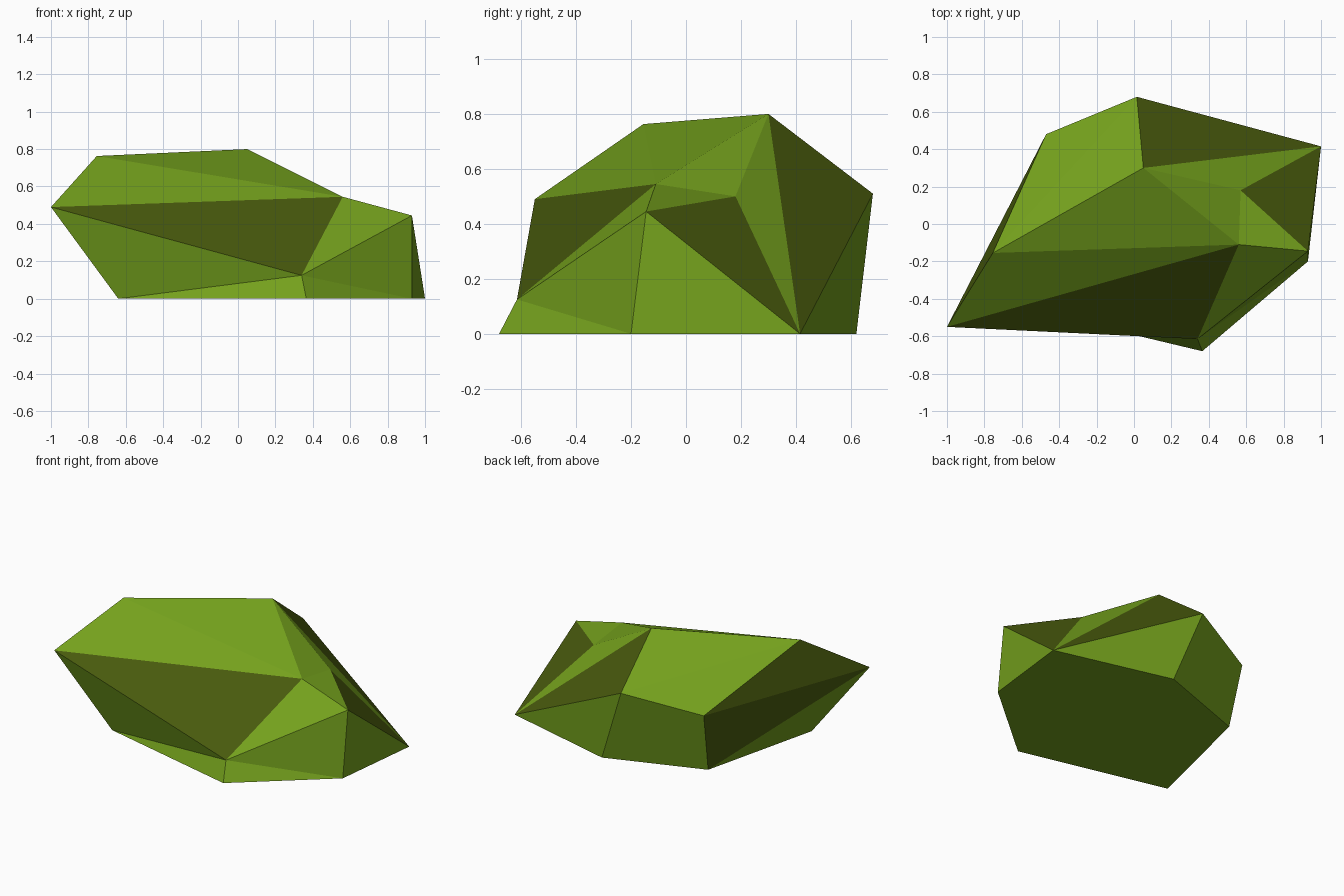
import bpy
import bmesh

cube = bpy.data.objects.get("Cube")
if cube:
    bpy.data.objects.remove(cube, do_unlink=True)


def make_material(name, colour):
    mat = bpy.data.materials.new(name)
    mat.use_nodes = True
    mat.diffuse_color = colour
    shader = mat.node_tree.nodes["Principled BSDF"]
    shader.inputs["Base Color"].default_value = colour
    shader.inputs["Roughness"].default_value = 0.9
    return mat


# Corner points of the rock
corners = {
    # ground outline
    "ground_front": (0.365, -0.68, 0),
    "ground_left": (0.93, -0.20, 0),
    "ground_tip": (1.0, 0.415, 0),
    "ground_back": (0.20, 0.62, 0),
    "ground_rear": (-0.44, 0.39, 0),
    "ground_right": (-0.64, -0.44, 0),
    # shoulders
    "low_front": (0.34, -0.615, 0.125),
    "nose": (-1.0, -0.55, 0.49),
    "rear": (-0.47, 0.48, 0.41),
    "back": (0.015, 0.68, 0.51),
    "left": (0.93, -0.145, 0.445),
    # crest
    "ridge": (-0.755, -0.155, 0.763),
    "peak": (0.05, 0.30, 0.80),
    "step": (0.56, -0.11, 0.545),
    "notch": (0.57, 0.18, 0.50),
}

bm = bmesh.new()
verts = {name: bm.verts.new(co) for name, co in corners.items()}


def fan(centre, rim, shade=0):
    """Flat triangles from one corner to each pair along a rim."""
    names = rim.split()
    for a, b in zip(names, names[1:]):
        face = bm.faces.new((verts[centre], verts[a], verts[b]))
        face.material_index = shade


# Green facets, fanned around the main corners
fan("step", "nose ridge peak notch left low_front")
fan("ground_tip", "ground_left left")
fan("ground_tip", "notch peak")
fan("ground_tip", "back ground_back")
fan("rear", "ground_rear ground_back back ridge")
fan("ground_right", "ground_rear nose low_front ground_front")
fan("ground_left", "ground_front low_front left")
fan("ridge", "peak back")

# Dark olive facets
fan("step", "low_front nose", shade=1)
fan("ground_tip", "left notch", shade=1)
fan("ground_tip", "peak back", shade=1)
fan("rear", "ridge nose ground_rear", shade=1)

# Flat underside
bm.faces.new([v for name, v in verts.items() if name.startswith("ground")])
bmesh.ops.recalc_face_normals(bm, faces=bm.faces)

mesh = bpy.data.meshes.new("rock")
bm.to_mesh(mesh)
bm.free()
mesh.materials.append(make_material("moss_green", (0.175, 0.355, 0.012, 1)))
mesh.materials.append(make_material("dark_olive", (0.066, 0.104, 0.004, 1)))
rock = bpy.data.objects.new("rock", mesh)
bpy.context.collection.objects.link(rock)
